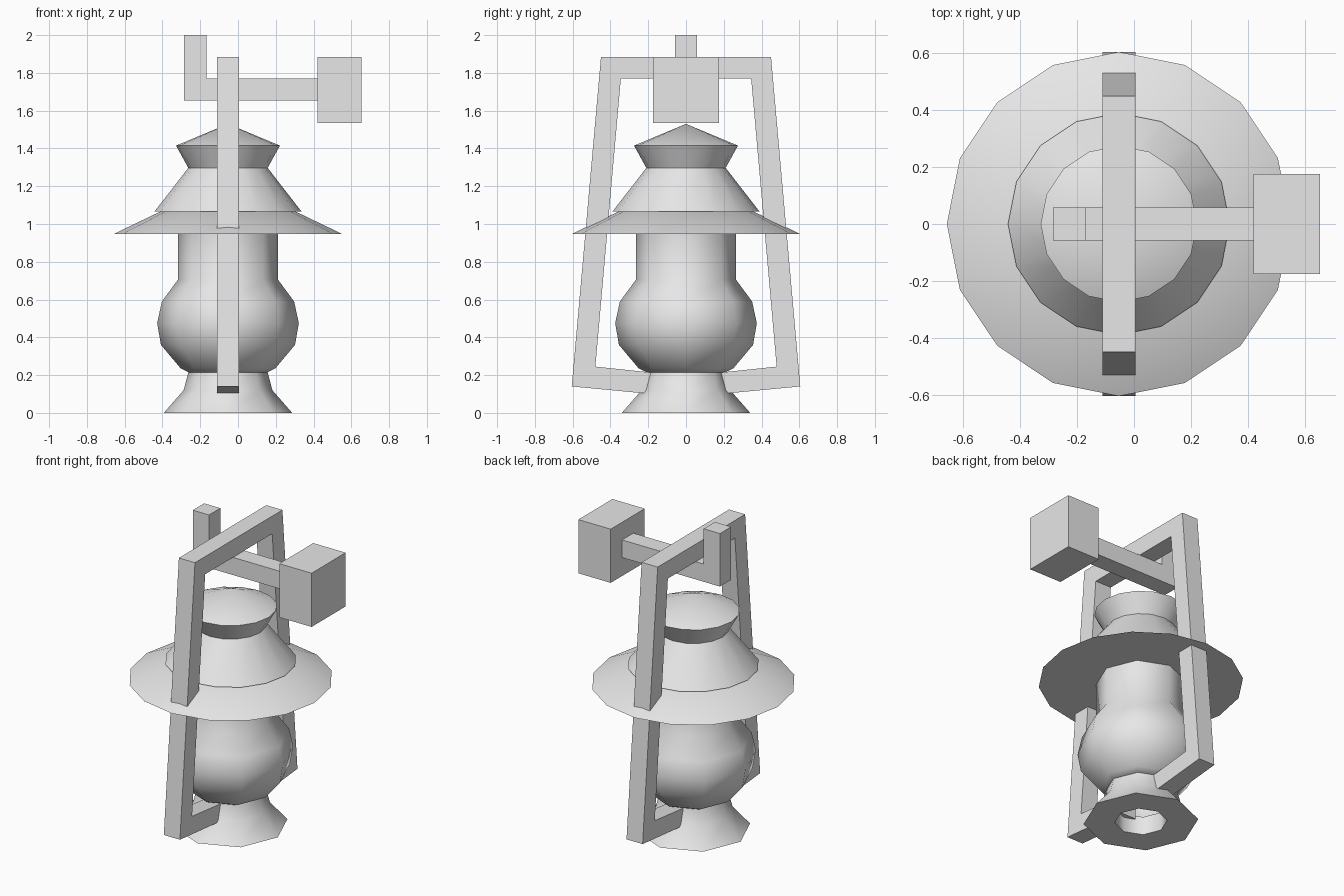
import bpy, bmesh
from math import cos, sin, pi, radians

cube = bpy.data.objects.get("Cube")
if cube:
    bpy.data.objects.remove(cube, do_unlink=True)

AXIS_X = -0.053   # lantern axis
HALF = 0.058      # half thickness of the square bars

grey = bpy.data.materials.new("light_grey")
grey.use_nodes = True
colour = (0.8, 0.8, 0.8, 1)
grey.diffuse_color = colour
grey.node_tree.nodes["Principled BSDF"].inputs["Base Color"].default_value = colour


def finish(name, bm, smooth=False):
    bmesh.ops.remove_doubles(bm, verts=bm.verts, dist=1e-5)
    bmesh.ops.recalc_face_normals(bm, faces=bm.faces)
    mesh = bpy.data.meshes.new(name)
    bm.to_mesh(mesh)
    bm.free()
    mesh.materials.append(grey)
    obj = bpy.data.objects.new(name, mesh)
    bpy.context.collection.objects.link(obj)
    if smooth:
        bpy.ops.object.select_all(action='DESELECT')
        obj.select_set(True)
        bpy.context.view_layer.objects.active = obj
        bpy.ops.object.shade_smooth_by_angle(angle=radians(50))
    return obj


def lathe(name, profile, sides):
    """Turn a (radius, height) profile around the lantern axis."""
    bm = bmesh.new()
    rings = []
    for r, z in profile:
        if r == 0:
            rings.append([bm.verts.new((AXIS_X, 0, z))] * sides)
        else:
            rings.append([bm.verts.new((AXIS_X + r * cos(2 * pi * i / sides),
                                        r * sin(2 * pi * i / sides), z))
                          for i in range(sides)])
    for a, b in zip(rings, rings[1:]):
        for i in range(sides):
            j = (i + 1) % sides
            bm.faces.new(list(dict.fromkeys((a[i], a[j], b[j], b[i]))))
    return finish(name, bm, True)


def extrude_strip(name, outer, inner, x0, x1):
    """Square bar following paired outer and inner (y, z) points."""
    bm = bmesh.new()
    loops = []
    for (ya, za), (yb, zb) in zip(outer, inner):
        loops.append([bm.verts.new(p) for p in
                      ((x0, ya, za), (x1, ya, za), (x1, yb, zb), (x0, yb, zb))])
    for a, b in zip(loops, loops[1:]):
        for i in range(4):
            j = (i + 1) % 4
            bm.faces.new((a[i], a[j], b[j], b[i]))
    bm.faces.new(loops[0])
    bm.faces.new(loops[-1])
    return finish(name, bm)


def box(name, x, y, z):
    bm = bmesh.new()
    bmesh.ops.create_cube(bm, size=1)
    for v in bm.verts:
        v.co = [lo + (c + 0.5) * (hi - lo) for c, (lo, hi) in zip(v.co, (x, y, z))]
    return finish(name, bm)


# Lantern body: hollow foot, rounded globe with its chimney
lathe("foot", [(0.155, 0.12), (0.155, 0), (0.34, 0), (0.235, 0.12), (0.21, 0.215)], 8)
lathe("globe", [(0, 0.215), (0.21, 0.215), (0.25, 0.235), (0.355, 0.36), (0.375, 0.475),
                (0.35, 0.59), (0.265, 0.705), (0.265, 0.95)], 8)

# Stacked roof
lathe("brim", [(0, 0.947), (0.605, 0.947), (0.36, 1.065), (0, 1.065)], 16)
lathe("hood", [(0, 1.065), (0.39, 1.065), (0.21, 1.297), (0, 1.297)], 16)
lathe("cap", [(0, 1.297), (0.21, 1.297), (0.275, 1.415), (0, 1.53)], 16)

# Carrying frame, mirrored front to back
outer_half = [(0.12, 0.094), (0.605, 0.14), (0.45, 1.885)]
inner_half = [(0.12, 0.207), (0.48, 0.245), (0.345, 1.77)]


def mirrored(points):
    return points + [(-y, z) for y, z in reversed(points)]


extrude_strip("carrying_frame", mirrored(outer_half), mirrored(inner_half),
              AXIS_X - HALF, AXIS_X + HALF)

# Wall hook: block, arm and upturned tip in one L-shaped bar
box("wall_block", (0.42, 0.653), (-0.175, 0.175), (1.535, 1.885))
bm = bmesh.new()
side = [(-0.285, 1.655), (0.42, 1.655), (0.42, 1.77), (-0.168, 1.77), (-0.168, 2), (-0.285, 2)]
base = bm.faces.new([bm.verts.new((x, -HALF, z)) for x, z in side])
ext = bmesh.ops.extrude_face_region(bm, geom=[base], use_keep_orig=True)
for v in ext["geom"]:
    if isinstance(v, bmesh.types.BMVert):
        v.co.y = HALF
finish("hook_arm", bm)
